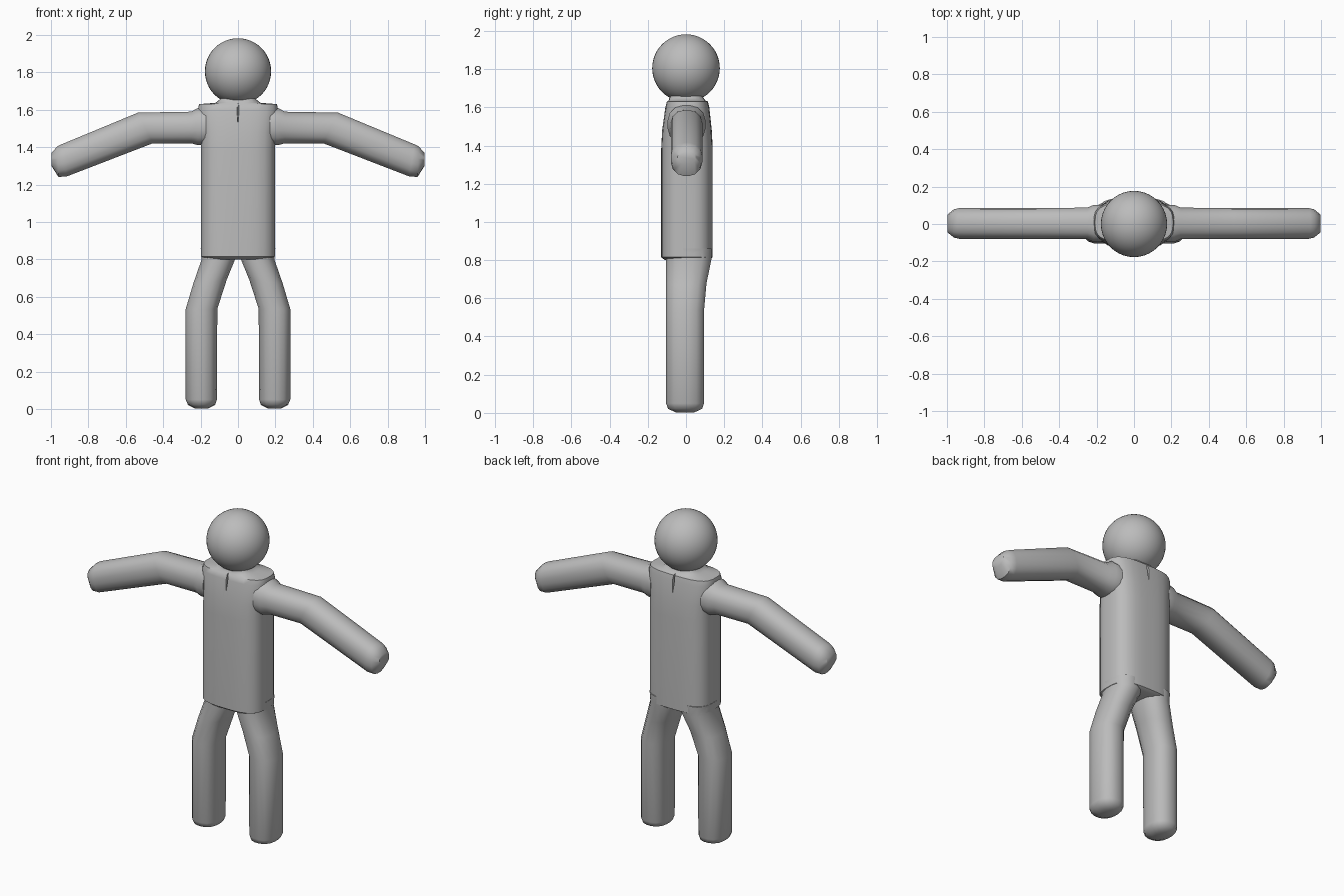
import bpy, bmesh, math
from mathutils import Vector

cube = bpy.data.objects.get("Cube")
if cube:
    bpy.data.objects.remove(cube)

grey = bpy.data.materials.new("plain grey")
grey.use_nodes = True
colour = (0.5, 0.5, 0.5, 1)
grey.diffuse_color = colour
grey.node_tree.nodes["Principled BSDF"].inputs["Base Color"].default_value = colour


def smooth(obj, angle=50):
    bpy.ops.object.select_all(action="DESELECT")
    obj.select_set(True)
    bpy.context.view_layer.objects.active = obj
    bpy.ops.object.shade_smooth_by_angle(angle=math.radians(angle))


def make_object(name, bm):
    bmesh.ops.recalc_face_normals(bm, faces=bm.faces)
    mesh = bpy.data.meshes.new(name)
    bm.to_mesh(mesh)
    bm.free()
    mesh.materials.append(grey)
    obj = bpy.data.objects.new(name, mesh)
    bpy.context.collection.objects.link(obj)
    return obj


def loft(name, rings, sides, power):
    """Skin rounded-box rings, each given as centre and two half axes."""
    bm = bmesh.new()
    loops = []
    for centre, u, v in rings:
        loop = []
        for i in range(sides):
            t = math.tau * (i + 0.5) / sides
            c, s = math.cos(t), math.sin(t)
            p = (abs(c) ** power + abs(s) ** power) ** (-1 / power)
            loop.append(bm.verts.new(Vector(centre) + Vector(u) * c * p + Vector(v) * s * p))
        loops.append(loop)
    for a, b in zip(loops, loops[1:]):
        for i in range(sides):
            j = (i + 1) % sides
            bm.faces.new((a[i], a[j], b[j], b[i]))
    bm.faces.new(loops[0])
    bm.faces.new(loops[-1])
    return make_object(name, bm)


# Torso with shoulders and neck: height, half width, front y, back y
torso_rows = [
    (0.80, 0.17, -0.11, 0.115), (0.815, 0.198, -0.13, 0.14),
    (1.38, 0.198, -0.13, 0.14), (1.48, 0.2, -0.125, 0.135),
    (1.6, 0.215, -0.108, 0.122), (1.63, 0.208, -0.1, 0.115),
    (1.637, 0.12, -0.09, 0.1), (1.66, 0.092, -0.085, 0.085), (1.72, 0.085, -0.08, 0.08),
]
torso = loft("torso", [((0, (f + b) / 2, z), (w, 0, 0), (0, (b - f) / 2, 0))
                       for z, w, f, b in torso_rows], 32, 3.2)

# Small creases below the neck, front and back
for label, y in (("front", -0.12), ("back", 0.13)):
    crease = loft(label + "_crease_cutter",
                  [((0, y, 1.53), (0.001, 0, 0), (0, 0.015, 0)),
                   ((0, y, 1.6), (0.007, 0, 0), (0, 0.025, 0)),
                   ((0, y, 1.65), (0.004, 0, 0), (0, 0.03, 0))], 8, 2)
    crease.hide_render = True
    crease.hide_set(True)
    cut = torso.modifiers.new(label + " crease", "BOOLEAN")
    cut.operation = "DIFFERENCE"
    cut.object = crease
smooth(torso)

# Head
bm = bmesh.new()
bmesh.ops.create_uvsphere(bm, u_segments=40, v_segments=24, radius=0.177)
bmesh.ops.translate(bm, verts=bm.verts, vec=(0, 0, 1.805))
smooth(make_object("head", bm))

# Arm rings: upper x, z, lower x, z, half depth
arm_rows = [
    (0.17, 1.61, 0.17, 1.41, 0.1), (0.215, 1.61, 0.215, 1.41, 0.1),
    (0.25, 1.59, 0.25, 1.42, 0.085), (0.535, 1.585, 0.455, 1.42, 0.083),
    (0.945, 1.415, 0.915, 1.243, 0.083), (0.965, 1.405, 0.96, 1.24, 0.076),
    (0.997, 1.37, 0.998, 1.3, 0.048),
]
# Leg rings: outer x, z, inner x, z, front y, back y
leg_rows = [
    (0.2, 0.86, 0.01, 0.86, -0.105, 0.135), (0.195, 0.8, 0.015, 0.8, -0.105, 0.133),
    (0.24, 0.67, 0.06, 0.69, -0.105, 0.108), (0.28, 0.535, 0.11, 0.535, -0.105, 0.095),
    (0.28, 0.05, 0.112, 0.05, -0.105, 0.095), (0.268, 0.022, 0.122, 0.022, -0.095, 0.085),
    (0.23, 0.003, 0.16, 0.003, -0.055, 0.045),
]
for side, s in (("left", 1), ("right", -1)):
    rings = []
    for xa, za, xb, zb, d in arm_rows:
        rings.append((((xa + xb) / 2 * s, 0.003, (za + zb) / 2), (0, d, 0),
                      ((xa - xb) / 2 * s, 0, (za - zb) / 2)))
    smooth(loft(side + "_arm", rings, 16, 2.5))
    rings = []
    for xa, za, xb, zb, f, b in leg_rows:
        rings.append((((xa + xb) / 2 * s, (f + b) / 2, (za + zb) / 2),
                      ((xa - xb) / 2 * s, 0, (za - zb) / 2), (0, (b - f) / 2, 0)))
    smooth(loft(side + "_leg", rings, 16, 2.5))
